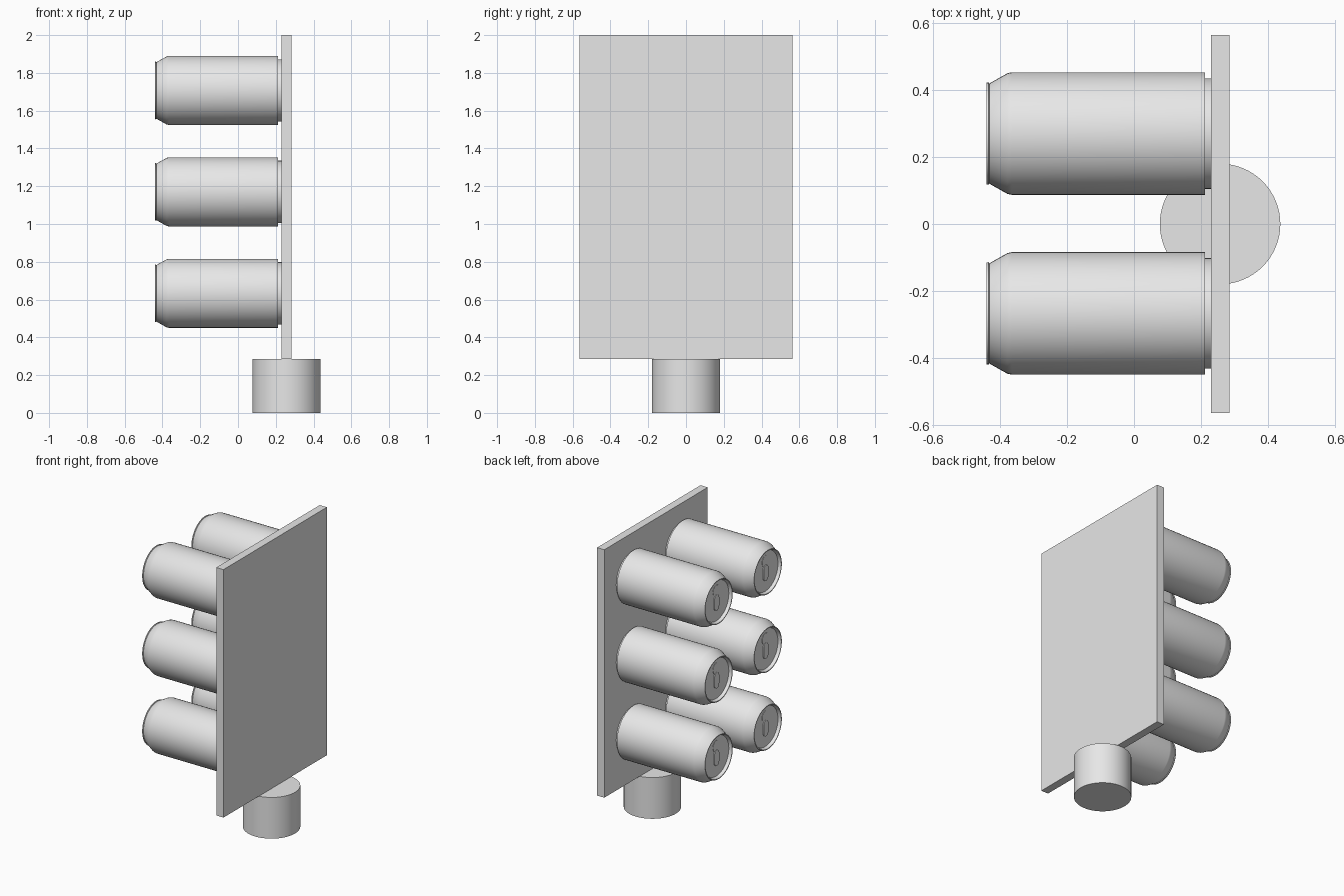
import bpy, bmesh, math
from mathutils import Vector, Matrix

cube = bpy.data.objects.get("Cube")
if cube:
    bpy.data.objects.remove(cube, do_unlink=True)

grey = bpy.data.materials.new("plain_grey")
colour = (0.8, 0.8, 0.8, 1)
grey.diffuse_color = colour
grey.use_nodes = True
grey.node_tree.nodes["Principled BSDF"].inputs["Base Color"].default_value = colour


def finish(obj, name, smooth=True):
    obj.name = name
    obj.data.materials.clear()
    obj.data.materials.append(grey)
    if smooth:
        bpy.ops.object.select_all(action='DESELECT')
        obj.select_set(True)
        bpy.context.view_layer.objects.active = obj
        bpy.ops.object.shade_smooth_by_angle(angle=math.radians(32))
    return obj


def from_bmesh(bm, name, location):
    bmesh.ops.recalc_face_normals(bm, faces=bm.faces)
    mesh = bpy.data.meshes.new(name)
    bm.to_mesh(mesh)
    bm.free()
    obj = bpy.data.objects.new(name, mesh)
    bpy.context.collection.objects.link(obj)
    obj.location = location
    return finish(obj, name)


def lathe(name, profile, location, steps=48):
    """Spin (x, radius) points about the x axis."""
    bm = bmesh.new()
    verts = [bm.verts.new((x, 0, r)) for x, r in profile]
    edges = [bm.edges.new(pair) for pair in zip(verts, verts[1:])]
    bmesh.ops.spin(bm, geom=verts + edges, cent=(0, 0, 0), axis=(1, 0, 0),
                   angle=math.tau, steps=steps, use_duplicate=False)
    bmesh.ops.remove_doubles(bm, verts=bm.verts, dist=0.0001)
    return from_bmesh(bm, name, location)


def oblong(name, width, height, thickness, location):
    """Round-ended plate lying in the yz plane."""
    bm = bmesh.new()
    r, n = width / 2, 12
    ring = []
    for end in (0, 1):
        for i in range(n + 1):
            a = math.pi * (i / n + end)
            z = r * math.sin(a) + (1 - 2 * end) * (height / 2 - r)
            ring.append(bm.verts.new((0, r * math.cos(a), z)))
    face = bm.faces.new(ring)
    out = bmesh.ops.extrude_face_region(bm, geom=[face])["geom"]
    moved = [v for v in out if isinstance(v, bmesh.types.BMVert)]
    bmesh.ops.translate(bm, verts=moved, vec=(-thickness, 0, 0))
    return from_bmesh(bm, name, location)


# Upright backing panel
bpy.ops.mesh.primitive_cube_add(size=1, location=(0.257, 0, 1.1425))
panel = bpy.context.object
panel.data.transform(Matrix.Diagonal((0.055, 1.13, 1.715, 1)))
finish(panel, "backing_panel", smooth=False)

# Round foot
bpy.ops.mesh.primitive_cylinder_add(vertices=64, radius=0.18, depth=0.285,
                                    location=(0.257, 0, 0.1425))
finish(bpy.context.object, "round_foot")

# Cans: stepped base, straight wall, tapered neck, rolled rim, sunken lid
can_profile = [
    (0.23, 0), (0.23, 0.165), (0.212, 0.165), (0.212, 0.183),
    (-0.365, 0.183), (-0.378, 0.18), (-0.428, 0.152), (-0.432, 0.149),
    (-0.434, 0.153), (-0.44, 0.152), (-0.44, 0.146), (-0.42, 0.138),
    (-0.42, 0),
]
for column, y in (("left", 0.27), ("right", -0.267)):
    for row, z in (("bottom", 0.633), ("middle", 1.17), ("top", 1.707)):
        tag = f"{row}_{column}"
        lathe(f"can_{tag}", can_profile, (0, y, z))
        oblong(f"pull_tab_{tag}", 0.05, 0.11, 0.007, (-0.419, y, z - 0.01))
        oblong(f"lid_opening_{tag}", 0.07, 0.08, 0.003, (-0.419, y, z + 0.07))
